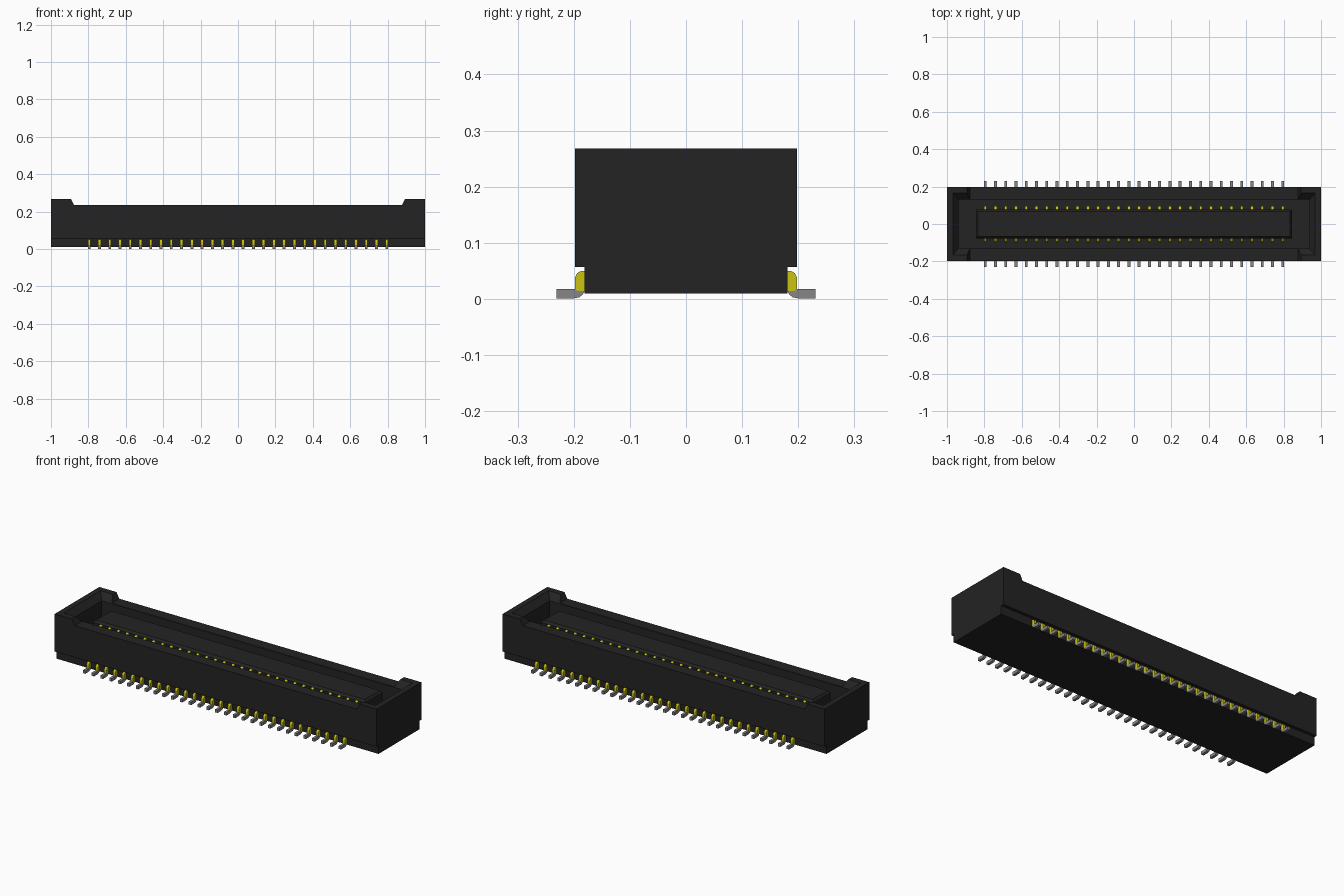
import bpy, bmesh

cube = bpy.data.objects.get("Cube")
if cube:
    bpy.data.objects.remove(cube, do_unlink=True)


def material(name, rgb):
    m = bpy.data.materials.new(name)
    m.use_nodes = True
    m.diffuse_color = (*rgb, 1)
    m.node_tree.nodes["Principled BSDF"].inputs["Base Color"].default_value = (*rgb, 1)
    return m


BLACK = material("black plastic", (0.017, 0.017, 0.017))
GOLD = material("gold plating", (0.60, 0.54, 0.007))
TIN = material("tin grey", (0.24, 0.24, 0.24))


def finish(bm, name, mat):
    bmesh.ops.recalc_face_normals(bm, faces=bm.faces)
    me = bpy.data.meshes.new(name)
    bm.to_mesh(me)
    bm.free()
    me.materials.append(mat)
    ob = bpy.data.objects.new(name, me)
    bpy.context.collection.objects.link(ob)
    return ob


def loft(name, levels, mat):
    """Stack of rectangles (half x, half y, z) skinned and capped."""
    bm = bmesh.new()
    rings = [[bm.verts.new((sx * hx, sy * hy, z))
              for sx, sy in ((-1, -1), (1, -1), (1, 1), (-1, 1))]
             for hx, hy, z in levels]
    for a, b in zip(rings, rings[1:]):
        for i in range(4):
            j = (i + 1) % 4
            bm.faces.new((a[i], a[j], b[j], b[i]))
    bm.faces.new(rings[0])
    bm.faces.new(rings[-1])
    return finish(bm, name, mat)


def cut(target, cutter):
    mod = target.modifiers.new("cut", 'BOOLEAN')
    mod.operation = 'DIFFERENCE'
    mod.solver = 'EXACT'
    mod.object = cutter
    bpy.context.view_layer.objects.active = target
    bpy.ops.object.modifier_apply(modifier=mod.name)
    bpy.data.objects.remove(cutter, do_unlink=True)


# Housing: raised ends, lower long walls, chamfered cavity
housing = loft("housing", [(1, 0.198, 0.057), (1, 0.198, 0.268)], BLACK)
cut(housing, loft("wall_cutter", [(0.877, 0.3, 0.235), (0.897, 0.3, 0.276)], BLACK))
cut(housing, loft("cavity_cutter", [(0.938, 0.13, 0.07), (0.938, 0.13, 0.233),
                                    (0.972, 0.169, 0.272)], BLACK))

# Narrower base below the housing
loft("base", [(1, 0.181, 0.01), (1, 0.181, 0.06)], BLACK)

# Central tongue with a bevelled top
loft("tongue", [(0.845, 0.077, 0.06), (0.845, 0.077, 0.215),
                (0.835, 0.067, 0.228)], BLACK)

# Pins: side profiles (y, z) repeated along both long sides
PITCH, COUNT, HALF = 1.59 / 29, 30, 0.0075
CONTACT = [(0.07, 0.065), (0.1, 0.065), (0.1, 0.19), (0.094, 0.206), (0.08, 0.215), (0.07, 0.215)]
LEG = [(0.17, 0.05), (0.187, 0.05), (0.194, 0.046), (0.198, 0.038), (0.198, 0.018),
       (0.193, 0.014), (0.181, 0.014), (0.181, 0.03), (0.17, 0.036)]
FOOT = [(0.231, 0.001), (0.231, 0.018), (0.198, 0.018), (0.181, 0.0175), (0.181, 0.014),
        (0.184, 0.008), (0.19, 0.003), (0.2, 0.001)]


def pin_row(name, profile, side, mat):
    bm = bmesh.new()
    for i in range(COUNT):
        x = (i - (COUNT - 1) / 2) * PITCH
        a, b = ([bm.verts.new((x + dx, side * y, z)) for y, z in profile]
                for dx in (-HALF, HALF))
        bm.faces.new(a)
        bm.faces.new(b)
        for k in range(len(profile)):
            n = (k + 1) % len(profile)
            bm.faces.new((a[k], a[n], b[n], b[k]))
    return finish(bm, name, mat)


for label, side in (("front", -1), ("back", 1)):
    pin_row(label + "_contacts", CONTACT, side, GOLD)
    pin_row(label + "_pin_legs", LEG, side, GOLD)
    pin_row(label + "_pin_feet", FOOT, side, TIN)
